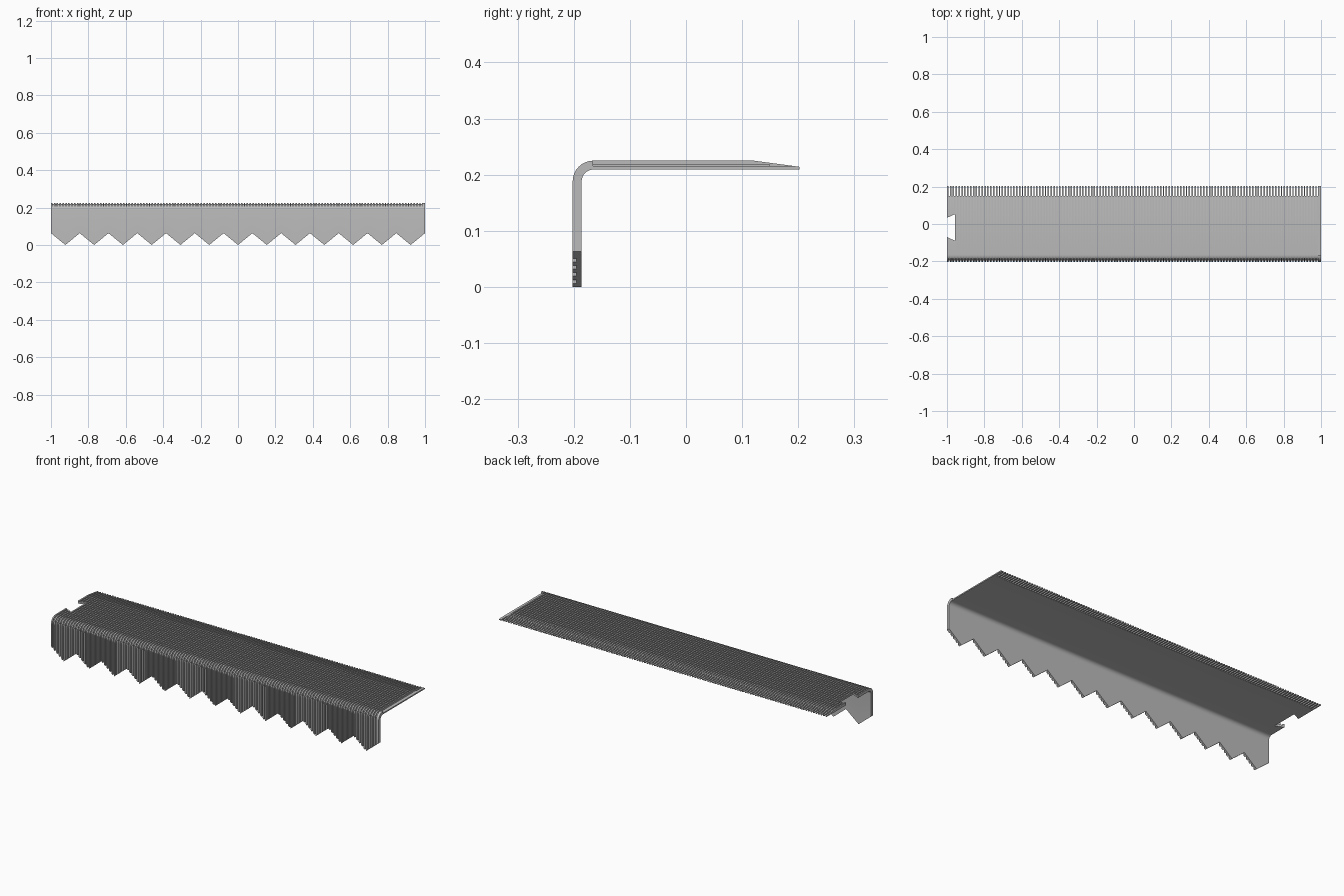
import bpy, bmesh, math

cube = bpy.data.objects.get("Cube")
if cube:
    bpy.data.objects.remove(cube, do_unlink=True)

TEETH, RIBS_PER_TOOTH = 13, 10
PITCH = 2 / (TEETH * RIBS_PER_TOOTH)
FRONT, BACK, TOP = -0.202, 0.202, 0.225
THICK, OUTER_R, DEPTH = 0.016, 0.037, 0.007

metal = bpy.data.materials.new("grey metal")
metal.use_nodes = True
grey = (0.5, 0.5, 0.5, 1)
metal.diffuse_color = grey
metal.node_tree.nodes["Principled BSDF"].inputs["Base Color"].default_value = grey


def tooth_bottom(x):
    """Height of the zigzag lower edge."""
    phase = ((x + 1) * TEETH / 2) % 1
    return 0.063 * abs(1 - 2 * phase)


def section(x, groove):
    """L-shaped cross-section at x; grooves are shallower and end in a comb slot."""
    d = DEPTH if groove else 0
    back = 0.15 if groove else BACK
    cy, cz = FRONT + OUTER_R, TOP - OUTER_R
    angles = [math.pi / 2 * i / 8 for i in range(9)]

    def bend(r):
        return [(cy - r * math.cos(a), cz + r * math.sin(a)) for a in angles]

    z = tooth_bottom(x)
    pts = [(FRONT + d, z)] + bend(OUTER_R - d)
    pts += [(0.12, TOP - d), (back, TOP - d if groove else 0.214), (back, TOP - THICK)]
    pts += bend(OUTER_R - THICK)[::-1] + [(FRONT + THICK, z)]
    return [(x, y, h) for y, h in pts]


# Alternate full ribs and grooves along the length, then a plain end strip
rings = []
count = TEETH * RIBS_PER_TOOTH
for i in range(count):
    x = -1 + i * PITCH
    groove_here = i < count - 1
    rings += [section(x, False), section(x + PITCH / 2, False)]
    if groove_here:
        rings += [section(x + PITCH / 2, True), section(x + PITCH, True)]
rings.append(section(0.99999, False))

bm = bmesh.new()
loops = [[bm.verts.new(p) for p in ring] for ring in rings]
n = len(loops[0])
for a, b in zip(loops, loops[1:]):
    for j in range(n):
        k = (j + 1) % n
        bm.faces.new((a[j], a[k], b[k], b[j]))
bm.faces.new(loops[0])
bm.faces.new(loops[-1][::-1])
bmesh.ops.remove_doubles(bm, verts=bm.verts, dist=1e-5)
bmesh.ops.dissolve_degenerate(bm, edges=bm.edges, dist=1e-5)
bmesh.ops.recalc_face_normals(bm, faces=bm.faces)
mesh = bpy.data.meshes.new("ribbed_edge_strip")
bm.to_mesh(mesh)
bm.free()
mesh.materials.append(metal)
strip = bpy.data.objects.new("ribbed_edge_strip", mesh)
bpy.context.collection.objects.link(strip)


def cut(name, outline, z0, z1):
    """Subtract a vertical prism from the strip."""
    b = bmesh.new()
    face = b.faces.new([b.verts.new((x, y, z0)) for x, y in outline])
    top = bmesh.ops.extrude_face_region(b, geom=[face])["geom"]
    verts = [v for v in top if isinstance(v, bmesh.types.BMVert)]
    bmesh.ops.translate(b, verts=verts, vec=(0, 0, z1 - z0))
    bmesh.ops.recalc_face_normals(b, faces=b.faces)
    m = bpy.data.meshes.new(name)
    b.to_mesh(m)
    b.free()
    m.materials.append(metal)
    cutter = bpy.data.objects.new(name, m)
    cutter.hide_render = True
    bpy.context.collection.objects.link(cutter)
    mod = strip.modifiers.new(name, "BOOLEAN")
    mod.operation, mod.solver, mod.object = "DIFFERENCE", "EXACT", cutter
    bpy.ops.object.modifier_apply(modifier=name)
    bpy.data.objects.remove(cutter, do_unlink=True)


bpy.context.view_layer.objects.active = strip
strip.select_set(True)

# Dovetail notch at the right end, overlap ledge at the left end
cut("dovetail_notch", [(-1.02, -0.061), (-0.956, -0.09), (-0.956, 0.053), (-1.02, 0.024)], 0.15, 0.3)
cut("end_ledge", [(0.981, -0.166), (1.02, -0.166), (1.02, 0.25), (0.981, 0.25)], 0.2155, 0.3)

bpy.ops.object.shade_smooth_by_angle(angle=math.radians(30))
